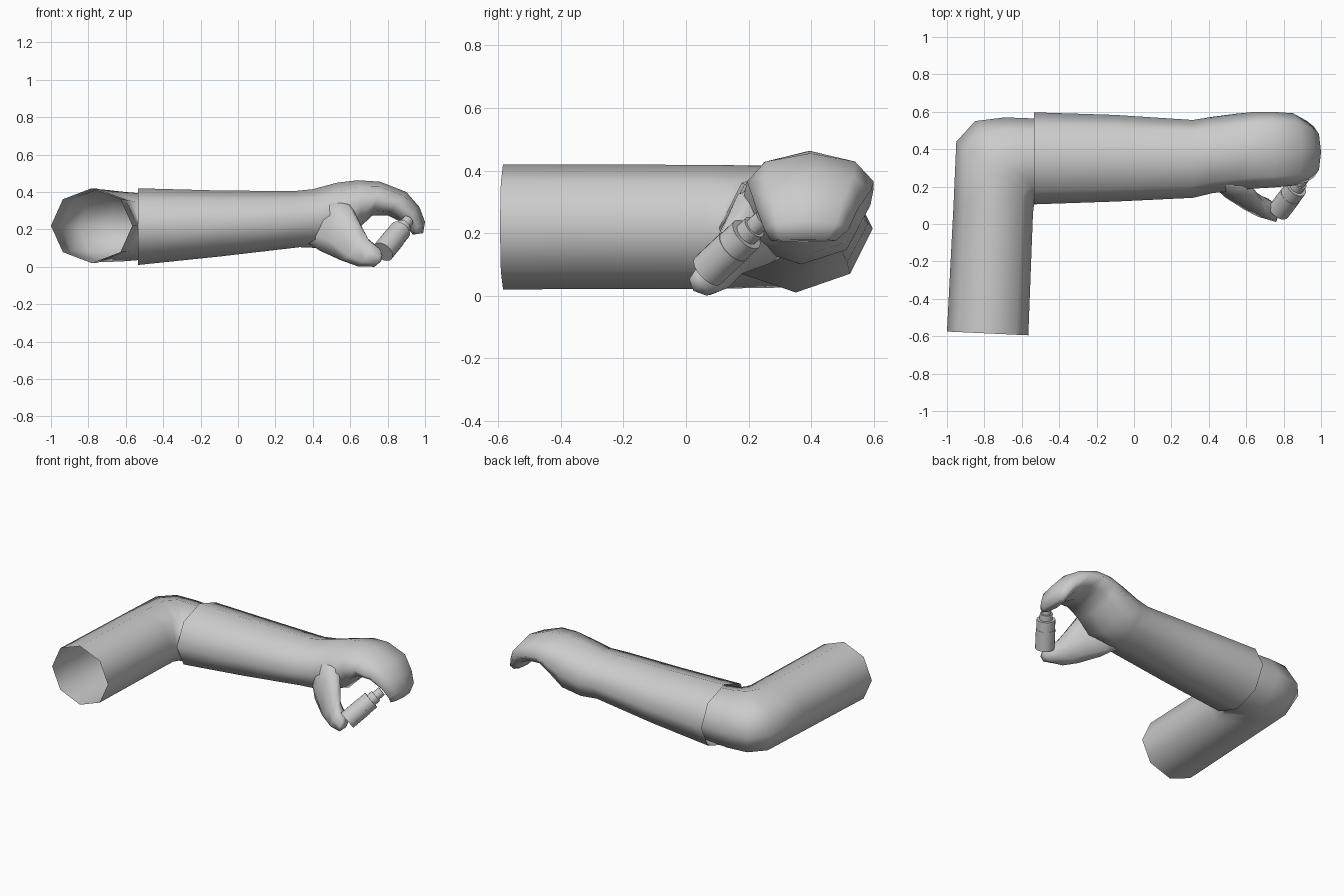
import bpy, bmesh, math
from mathutils import Vector

if "Cube" in bpy.data.objects:
    bpy.data.objects.remove(bpy.data.objects["Cube"])

SIDES = 8


def loft(name, rings, cap_start=False, cap_end=False):
    """Skin rings given as (diameter end a, diameter end b, half-width vector c)."""
    bm = bmesh.new()
    loops = []
    for a, b, c in rings:
        a, b, c = Vector(a), Vector(b), Vector(c)
        mid, half = (a + b) / 2, (a - b) / 2
        loops.append([bm.verts.new(mid + half * math.cos(t) + c * math.sin(t))
                      for t in (2 * math.pi * k / SIDES for k in range(SIDES))])
    for p, q in zip(loops, loops[1:]):
        for k in range(SIDES):
            n = (k + 1) % SIDES
            bm.faces.new((p[k], p[n], q[n], q[k]))
    if cap_start:
        bm.faces.new(loops[0][::-1])
    if cap_end:
        bm.faces.new(loops[-1])
    bmesh.ops.recalc_face_normals(bm, faces=bm.faces)
    me = bpy.data.meshes.new(name)
    bm.to_mesh(me)
    bm.free()
    for f in me.polygons:
        f.use_smooth = True
    ob = bpy.data.objects.new(name, me)
    bpy.context.collection.objects.link(ob)
    return ob


def across(xt, zt, xb, zb, y0, y1):
    """Ring from a top point and a bottom point, spanning y0 to y1."""
    y = (y0 + y1) / 2
    return (xt, y, zt), (xb, y, zb), (0, (y1 - y0) / 2, 0)


# upper arm sleeve, open at the shoulder, turning at the elbow
def bend(xo, yo, xi, yi, z, h):
    return (xo, yo, z), (xi, yi, z), (0, 0, h)

loft("upper_arm", [
    bend(-1.0, -0.575, -0.565, -0.595, 0.22, 0.2),
    bend(-0.965, 0.1, -0.54, 0.06, 0.22, 0.198),
    bend(-0.95, 0.44, -0.535, 0.10, 0.22, 0.195),
    bend(-0.85, 0.55, -0.53, 0.12, 0.218, 0.192),
    bend(-0.69, 0.57, -0.515, 0.13, 0.215, 0.185),
    bend(-0.42, 0.56, -0.42, 0.14, 0.215, 0.17),
])

# forearm cuff flowing into the hand and curled fingers
loft("forearm_and_hand", [
    across(-0.535, 0.42, -0.535, 0.01, 0.105, 0.597),
    across(-0.1, 0.408, -0.1, 0.055, 0.12, 0.583),
    across(0.30, 0.405, 0.33, 0.105, 0.14, 0.556),
    across(0.40, 0.415, 0.44, 0.10, 0.165, 0.573),
    across(0.53, 0.45, 0.57, 0.13, 0.18, 0.59),
    across(0.64, 0.463, 0.66, 0.22, 0.19, 0.60),
    across(0.76, 0.455, 0.72, 0.275, 0.195, 0.60),
    across(0.90, 0.40, 0.80, 0.275, 0.205, 0.592),
    across(0.97, 0.32, 0.88, 0.235, 0.225, 0.55),
    across(1.0, 0.24, 0.925, 0.185, 0.25, 0.52),
    across(0.99, 0.18, 0.935, 0.172, 0.27, 0.48),
], cap_end=True)


# thumb reaching down and forward from the palm
loft("thumb", [
    ((0.46, 0.30, 0.38), (0.37, 0.30, 0.13), (0.04, -0.12, 0)),
    ((0.60, 0.23, 0.34), (0.44, 0.20, 0.085), (0.03, -0.085, 0.03)),
    ((0.655, 0.17, 0.23), (0.55, 0.12, 0.035), (0.04, -0.075, -0.01)),
    ((0.69, 0.12, 0.155), (0.64, 0.08, 0.003), (0.03, -0.07, 0)),
    ((0.75, 0.08, 0.105), (0.73, 0.065, 0.0), (0.02, -0.062, 0)),
    ((0.77, 0.07, 0.07), (0.76, 0.07, 0.025), (0.005, -0.03, 0)),
], cap_start=True, cap_end=True)

# small capped bottle held between thumb and fingers
base, tip = Vector((0.775, 0.07, 0.08)), Vector((0.90, 0.235, 0.235))
axis = tip - base


def barrel(name, start, end, radius):
    bpy.ops.mesh.primitive_cylinder_add(
        vertices=20, radius=radius, depth=axis.length * (end - start),
        location=base + axis * (start + end) / 2,
        rotation=axis.to_track_quat('Z', 'Y').to_euler())
    bpy.context.object.name = name
    bpy.ops.object.shade_smooth_by_angle()

barrel("bottle_body", 0.0, 0.5, 0.06)
barrel("bottle_collar", 0.5, 0.75, 0.058)
barrel("bottle_neck", 0.75, 0.9, 0.04)
barrel("bottle_button", 0.9, 1.08, 0.03)
